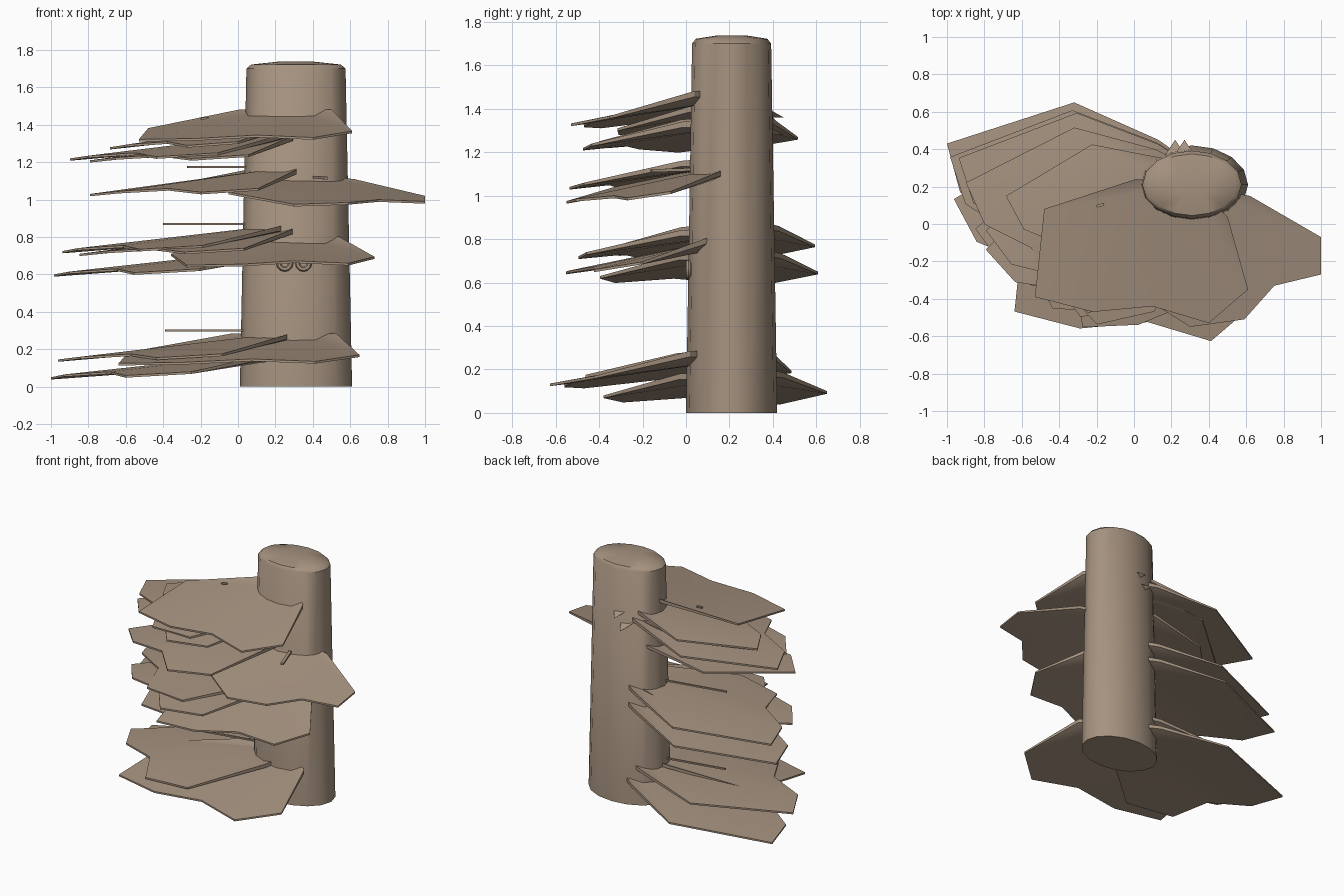
import bpy, bmesh, math
from mathutils import Vector

if "Cube" in bpy.data.objects:
    bpy.data.objects.remove(bpy.data.objects["Cube"])

CX, CY = 0.31, 0.21          # trunk axis

bark = bpy.data.materials.new("tan bark")
bark.diffuse_color = (0.38, 0.29, 0.215, 1)
bark.use_nodes = True
bark.node_tree.nodes["Principled BSDF"].inputs["Base Color"].default_value = bark.diffuse_color


def make(name, bm, angle=35):
    bmesh.ops.recalc_face_normals(bm, faces=bm.faces)
    me = bpy.data.meshes.new(name)
    bm.to_mesh(me)
    bm.free()
    ob = bpy.data.objects.new(name, me)
    me.materials.append(bark)
    bpy.context.collection.objects.link(ob)
    bpy.ops.object.select_all(action='DESELECT')
    ob.select_set(True)
    bpy.context.view_layer.objects.active = ob
    bpy.ops.object.shade_smooth_by_angle(angle=math.radians(angle))
    return ob


# Trunk: tapered oval column with a low domed cap
def trunk():
    bm = bmesh.new()
    n = 16
    rings = []
    for z, rx, ry in [(0, .30, .21), (1.70, .265, .182), (1.722, .24, .165), (1.737, .10, .07)]:
        rings.append([bm.verts.new((CX + rx * math.cos(2 * math.pi * i / n),
                                    CY + ry * math.sin(2 * math.pi * i / n), z)) for i in range(n)])
    for a, b in zip(rings, rings[1:]):
        for i in range(n):
            j = (i + 1) % n
            bm.faces.new((a[i], a[j], b[j], b[i]))
    bm.faces.new(rings[0])
    bm.faces.new(rings[-1])
    make("trunk", bm, 40)


# Leaf plate: fan from a hub inside the trunk, thick at the root, thin at the rim
def plate(name, outline, z, scale=1.0, turn=0.0):
    bm = bmesh.new()
    c, s = math.cos(math.radians(turn)), math.sin(math.radians(turn))
    top, low = [], []
    for x, y, drop in [(0, 0, 0)] + outline:
        px = CX + scale * (x * c - y * s)
        py = CY + scale * (x * s + y * c)
        thick = 0.012 + 0.03 * max(0, 1 - math.hypot(x, y) / 0.5)
        top.append(bm.verts.new((px, py, z + drop)))
        low.append(bm.verts.new((px, py, z + drop - thick)))
    n = len(top)
    for i in range(1, n - 1):
        bm.faces.new((top[0], top[i], top[i + 1]))
        bm.faces.new((low[0], low[i + 1], low[i]))
    for i in range(n):
        j = (i + 1) % n
        bm.faces.new((top[i], low[i], low[j], top[j]))
    make(name, bm, 25)


# Thin twig between two points
def twig(name, a, b, w=0.007):
    a, b = Vector(a), Vector(b)
    side = (b - a).cross(Vector((0, 0, 1))).normalized() * w
    up = Vector((0, 0, w * 0.7))
    bm = bmesh.new()
    ends = [[bm.verts.new(p + q) for q in (side + up, side - up, -side - up, up - side)] for p in (a, b)]
    for i in range(4):
        j = (i + 1) % 4
        bm.faces.new((ends[0][i], ends[0][j], ends[1][j], ends[1][i]))
    bm.faces.new(ends[0])
    bm.faces.new(ends[1])
    make(name, bm)


# Outlines relative to the trunk axis: x, y, height change
FRONT = [(-.30, .03, 0), (-.79, -.13, -.10), (-.84, -.60, -.16), (-.53, -.68, -.155),
         (-.21, -.65, -.137), (.09, -.74, -.15), (.30, -.56, -.115), (.19, -.17, 0)]
LEFT = [(-.08, .17, 0), (-.18, .24, -.015), (-.63, .44, -.10), (-1.31, .22, -.15),
        (-1.24, -.04, -.135), (-.99, -.22, -.12), (-.91, -.50, -.14),
        (-.56, -.59, -.12), (-.12, -.24, -.02)]
RIGHT = [(-.25, -.06, 0), (-.28, -.20, -.03), (-.36, -.54, -.10), (-.01, -.76, -.165),
         (.28, -.72, -.155), (.44, -.54, -.14), (.69, -.48, -.15), (.69, -.28, -.12),
         (.31, -.06, -.03)]

trunk()

for name, z, scale, turn in [("front_plate_low", .285, 1.13, 0),
                             ("front_plate_mid", .81, .93, 17),
                             ("front_plate_top", 1.482, 1.0, 0)]:
    plate(name, FRONT, z, scale, turn)

for i, (z, scale, turn) in enumerate([(.20, 1.0, 0), (.295, .96, 13), (.75, .98, 3),
                                      (.875, .945, 3), (.86, .89, 21), (1.18, .87, 27),
                                      (1.37, .91, 9), (1.36, .85, 22), (1.43, .75, 13)]):
    plate(f"left_plate_{i + 1}", LEFT, z, scale, turn)

plate("right_plate", RIGHT, 1.14)

# Twigs resting on the plates
for i, (z, x) in enumerate([(.30, -.39), (.87, -.40), (1.175, -.27)]):
    twig(f"twig_{i + 1}", (x, .10, z), (.06, .19, z))
twig("right_twig", (.41, .02, 1.12), (.47, -.16, 1.115), .01)
twig("top_twig", (-.20, .095, 1.432), (-.16, .105, 1.436))

# Small root tips poking out at the back of the trunk
for i, (x, z) in enumerate([(.27, 1.39), (.22, 1.31)]):
    bm = bmesh.new()
    tip = bm.verts.new((x, .45, z - .03))
    base = [bm.verts.new((x + dx, .36, z + dz)) for dx, dz in ((-.06, .02), (.06, .02), (0, -.03))]
    for k in range(3):
        bm.faces.new((tip, base[k], base[(k + 1) % 3]))
    bm.faces.new(base)
    make(f"root_tip_{i + 1}", bm)

# Curled knots on the front of the trunk
for i, x in enumerate((.25, .35)):
    bpy.ops.mesh.primitive_torus_add(location=(x, .012, .66), rotation=(math.pi / 2, 0, 0),
                                     major_radius=.032, minor_radius=.014,
                                     major_segments=12, minor_segments=6)
    knot = bpy.context.object
    knot.name = f"knot_{i + 1}"
    knot.data.materials.append(bark)
    bpy.ops.object.shade_smooth_by_angle(angle=math.radians(40))
